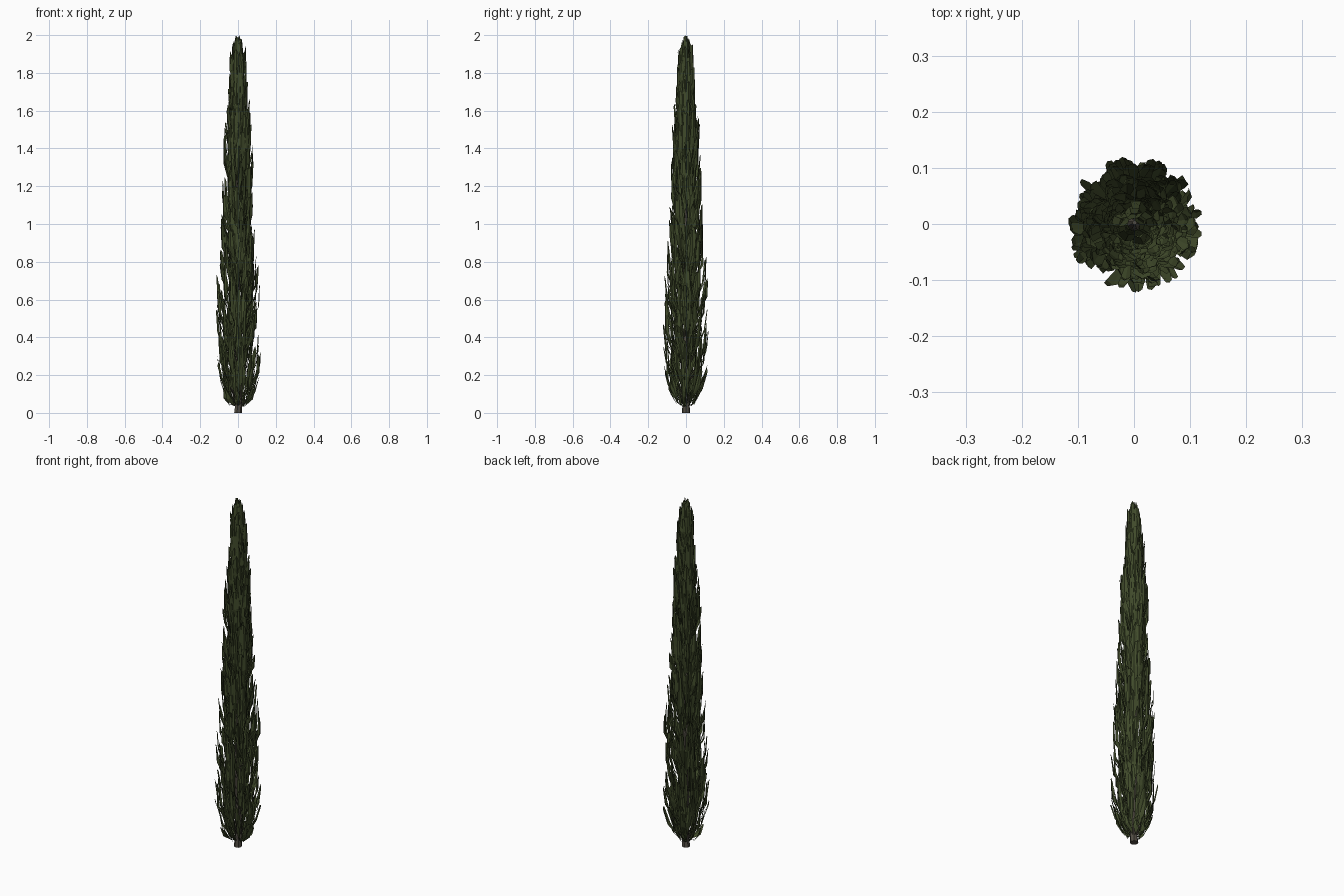
import bpy, bmesh, math, random
from mathutils import Vector

random.seed(11)
if "Cube" in bpy.data.objects:
    bpy.data.objects.remove(bpy.data.objects["Cube"])


def material(name, rgb):
    m = bpy.data.materials.new(name)
    m.use_nodes = True
    m.diffuse_color = (*rgb, 1)
    bsdf = m.node_tree.nodes["Principled BSDF"]
    bsdf.inputs["Base Color"].default_value = (*rgb, 1)
    bsdf.inputs["Roughness"].default_value = 0.9
    return m


FOLIAGE = material("dark green foliage", (0.052, 0.07, 0.024))
BARK = material("grey brown bark", (0.085, 0.075, 0.058))

# Outline of the crown: height, radius
PROFILE = [(0.0, 0.04), (0.1, 0.09), (0.22, 0.125), (0.4, 0.125), (0.75, 0.118),
           (1.0, 0.096), (1.3, 0.086), (1.55, 0.077), (1.8, 0.056), (1.95, 0.045), (2.0, 0.022)]


def crown_radius(z):
    for (z0, r0), (z1, r1) in zip(PROFILE, PROFILE[1:]):
        if z <= z1:
            return r0 + (r1 - r0) * max(0, z - z0) / (z1 - z0)
    return PROFILE[-1][1]


def polar(angle, radius, z):
    return Vector((radius * math.cos(angle), radius * math.sin(angle), z))


def finish(bm, name, mat):
    mesh = bpy.data.meshes.new(name)
    bm.to_mesh(mesh)
    bm.free()
    mesh.materials.append(mat)
    obj = bpy.data.objects.new(name, mesh)
    bpy.context.collection.objects.link(obj)


def tube(bm, points, radii, sides):
    rings = []
    for p, r in zip(points, radii):
        rings.append([bm.verts.new(p + polar(math.tau * i / sides, r, 0)) for i in range(sides)])
    for low, high in zip(rings, rings[1:]):
        for i in range(sides):
            j = (i + 1) % sides
            bm.faces.new((low[i], low[j], high[j], high[i]))
    bm.faces.new(rings[0][::-1])
    bm.faces.new(rings[-1])


def frond(bm, base, mid, tip, width, angle):
    """A creased upright blade with a pointed base and a ragged blunt tip."""
    yaw = angle + random.uniform(-0.6, 0.6)
    side = Vector((-math.sin(yaw), math.cos(yaw), 0))
    out = Vector((math.cos(yaw), math.sin(yaw), 0))
    root = bm.verts.new(base)
    rows = []
    for centre, w, rise in ((mid, width, 0.02), (tip, width * 0.6, 0.03)):
        left = centre - side * w - out * w * 0.5
        right = centre + side * w - out * w * 0.5
        left.z -= random.uniform(0, rise)
        right.z -= random.uniform(0, rise)
        rows.append([bm.verts.new(p) for p in (left, centre, right)])
    (a, b, c), (d, e, f) = rows
    for face in ((root, b, a), (root, c, b), (a, b, e, d), (b, c, f, e)):
        bm.faces.new(face)


# Trunk
bm = bmesh.new()
heights = (0, 0.05, 0.3, 1.0, 1.8)
sway = [Vector((random.uniform(-0.004, 0.004), random.uniform(-0.004, 0.004), z)) for z in heights]
tube(bm, sway, (0.022, 0.019, 0.016, 0.011, 0.004), 7)
finish(bm, "trunk", BARK)

# Crown fronds in a golden-angle spiral, with twigs under the lowest ones
crown, twigs = bmesh.new(), bmesh.new()
COUNT = 560
for i in range(COUNT):
    angle = i * 2.39996 + random.uniform(-0.3, 0.3)
    z = 0.09 + 1.87 * (i / COUNT) ** 0.95
    length = min(random.uniform(0.17, 0.3), max(0.08, z * 0.75))
    reach = random.choice((0.5, 0.7, 0.85, 0.92, 1.0))
    width = random.uniform(0.009, 0.018) * (1.1 if z > 0.9 else 0.9)
    z_base, z_mid = max(z - length, 0.035), z - length * random.uniform(0.35, 0.55)
    tip_r = max(crown_radius(z) * reach - width * 0.3, 0.005)
    mid_r = max(0.01, min(crown_radius(z_mid), tip_r * 1.05) * random.uniform(0.84, 0.96))
    base = polar(angle, max(0.012, mid_r * random.uniform(0.3, 0.65)), z_base)
    drift = random.uniform(-0.15, 0.15)
    frond(crown, base, polar(angle + drift, mid_r, z_mid), polar(angle + drift * 1.5, tip_r, z),
          width, angle)
    if z < 0.75 and i % 3 == 0:
        start = Vector((0, 0, max(0.03, z_base - 0.04)))
        tube(twigs, (start, base.lerp(polar(angle, mid_r, z_mid), 0.3)), (0.004, 0.002), 4)
finish(twigs, "twigs", BARK)

# Leading shoots that close the top
for i in range(12):
    angle = i * 2.39996
    r = 0.012 + 0.025 * i / 12
    frond(crown, polar(angle, 0.015, 1.68), polar(angle, r + 0.008, 1.83),
          polar(angle, r * 0.8, 2.0 - 0.045 * i / 12), 0.017, angle)
finish(crown, "crown_fronds", FOLIAGE)
